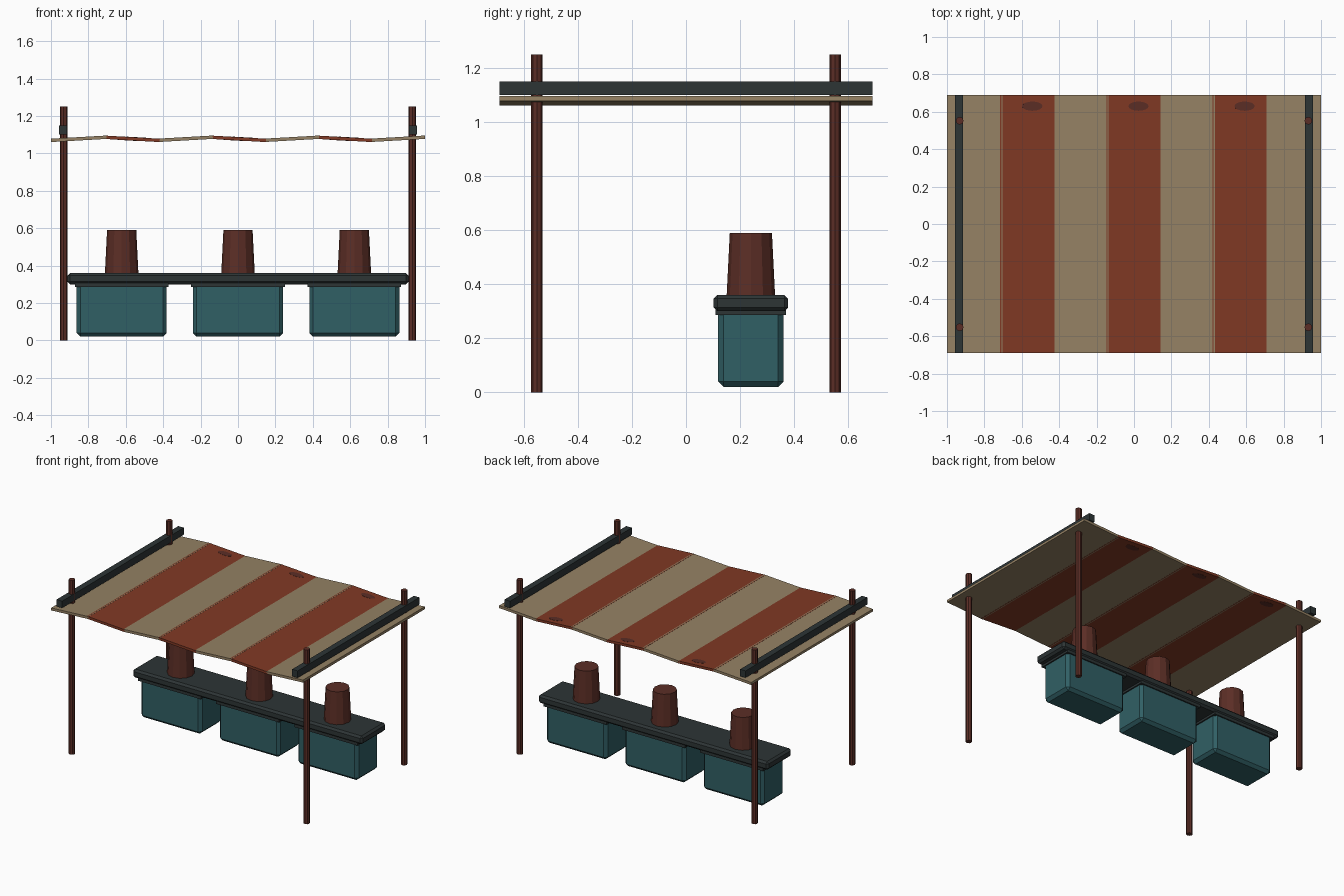
import bpy, bmesh, math
from mathutils import Matrix

if "Cube" in bpy.data.objects:
    bpy.data.objects.remove(bpy.data.objects["Cube"])


def material(name, rgb):
    m = bpy.data.materials.new(name)
    m.diffuse_color = (*rgb, 1)
    m.use_nodes = True
    m.node_tree.nodes["Principled BSDF"].inputs["Base Color"].default_value = m.diffuse_color
    return m


TAN = material("tan cloth", (0.300, 0.222, 0.128))
RED = material("rust cloth", (0.218, 0.041, 0.018))
BROWN = material("dark red wood", (0.105, 0.027, 0.019))
TEAL = material("teal paint", (0.030, 0.115, 0.130))
DARK = material("charcoal", (0.026, 0.035, 0.036))


def finish(name, bm, mat, loc, tilt=0):
    me = bpy.data.meshes.new(name)
    bm.to_mesh(me)
    bm.free()
    me.materials.append(mat)
    ob = bpy.data.objects.new(name, me)
    ob.location = loc
    ob.rotation_euler.y = tilt
    bpy.context.collection.objects.link(ob)
    return ob


def box(name, mat, loc, size, bevel=0, tilt=0):
    bm = bmesh.new()
    bmesh.ops.create_cube(bm, size=1, matrix=Matrix.Diagonal((*size, 1)))
    if bevel:
        bmesh.ops.bevel(bm, geom=bm.edges[:], offset=bevel, segments=1,
                        affect='EDGES')
    return finish(name, bm, mat, loc, tilt)


def cone(name, mat, loc, r1, r2, h, sides, squash=1, tilt=0):
    bm = bmesh.new()
    bmesh.ops.create_cone(bm, cap_ends=True, segments=sides, radius1=r1,
                          radius2=r2, depth=h,
                          matrix=Matrix.Diagonal((1, squash, 1, 1)))
    return finish(name, bm, mat, loc, tilt)


# Four corner posts and two side rails
for sx in (-1, 1):
    for sy in (-1, 1):
        cone("corner_post", BROWN, (sx * 0.932, sy * 0.552, 0.625),
             0.021, 0.021, 1.25, 8)
    box("roof_rail", DARK, (sx * 0.935, 0, 1.125), (0.044, 1.38, 0.05))

# Rippled cloth roof: seven overlapping tilted strips
PITCH, WIDTH, THICK, TILT, ROOF_Z = 0.2837, 0.298, 0.018, 0.057, 1.078
for i in range(7):
    x = (i - 3) * PITCH
    red = i % 2 == 1
    tilt = TILT if red else -TILT
    box("canopy_stripe", RED if red else TAN, (x, 0, ROOF_Z),
        (WIDTH, 1.38, THICK), tilt=tilt)
    if red:
        # Dark oval patch on each face of the red strips
        for s in (-1, 1):
            dx = s * 0.024
            z = ROOF_Z - dx * math.tan(tilt) + s * THICK / 2
            cone("canopy_patch", BROWN, (x + dx, 0.63, z),
                 0.054, 0.054, 0.002, 16, squash=0.46, tilt=tilt)

# Counter with three bins, collars and cups
box("counter_top", DARK, (0, 0.24, 0.33), (1.824, 0.276, 0.06), 0.014)
for x in (-0.622, 0, 0.622):
    box("bin", TEAL, (x, 0.24, 0.1625), (0.482, 0.242, 0.285), 0.02)
    box("bin_collar", DARK, (x, 0.24, 0.2975), (0.5, 0.26, 0.025))
    cone("upturned_cup", BROWN, (x, 0.24, 0.47), 0.09, 0.078, 0.24, 12)
